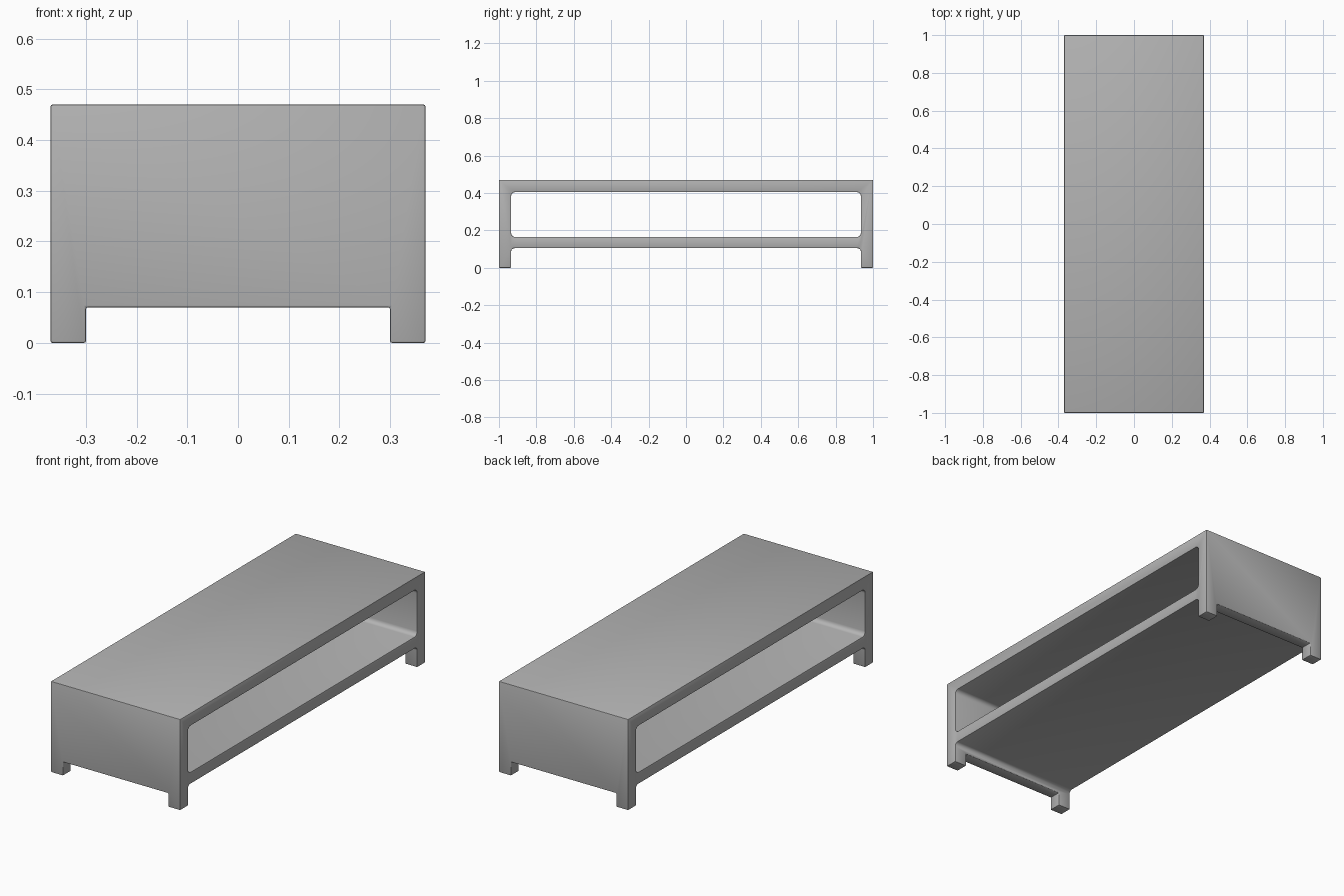
import bpy, bmesh

if "Cube" in bpy.data.objects:
    bpy.data.objects.remove(bpy.data.objects["Cube"])

# Overall dimensions
HALF_W, HALF_L, HEIGHT = 0.37, 1.0, 0.47
BOARD = 0.065
SHELF_BOTTOM, SHELF_TOP = 0.105, 0.165
FOOT_H, FOOT_W = 0.07, 0.07

grey = bpy.data.materials.new("matte_grey")
grey.use_nodes = True
colour = (0.45, 0.45, 0.45, 1)
grey.diffuse_color = colour
grey.node_tree.nodes["Principled BSDF"].inputs["Base Color"].default_value = colour


def block(name, low, high, fillet=0):
    """Box between two corners, with optional fillets on edges along x."""
    bm = bmesh.new()
    bmesh.ops.create_cube(bm, size=1)
    for v in bm.verts:
        v.co = [(a + b) / 2 + c * (b - a) for a, b, c in zip(low, high, v.co)]
    if fillet:
        edges = [e for e in bm.edges if abs(e.verts[0].co.x - e.verts[1].co.x) > 0.1]
        bmesh.ops.bevel(bm, geom=edges, offset=fillet, segments=4,
                        profile=0.5, affect='EDGES')
    bmesh.ops.recalc_face_normals(bm, faces=bm.faces)
    mesh = bpy.data.meshes.new(name)
    bm.to_mesh(mesh)
    bm.free()
    mesh.materials.append(grey)
    obj = bpy.data.objects.new(name, mesh)
    bpy.context.collection.objects.link(obj)
    return obj


# Solid body, then the openings that leave top, shelf, end panels and feet
table = block("bench_frame", (-HALF_W, -HALF_L, 0), (HALF_W, HALF_L, HEIGHT))
inner = HALF_L - BOARD
foot_in = HALF_W - FOOT_W
cutters = [
    block("shelf_opening", (-1, -inner, SHELF_TOP), (1, inner, HEIGHT - BOARD), 0.022),
    block("underside_opening", (-1, -inner, -0.2), (1, inner, SHELF_BOTTOM), 0.018),
    block("foot_gap", (-foot_in, -2, -0.3), (foot_in, 2, FOOT_H)),
]
bpy.context.view_layer.objects.active = table
for cutter in cutters:
    cutter.hide_render = True
    cut = table.modifiers.new(cutter.name, 'BOOLEAN')
    cut.operation = 'DIFFERENCE'
    cut.solver = 'EXACT'
    cut.object = cutter
    bpy.ops.object.modifier_apply(modifier=cut.name)
for cutter in cutters:
    bpy.data.objects.remove(cutter)

# Slightly softened edges
soft = table.modifiers.new("soft_edges", 'BEVEL')
soft.width = 0.004
soft.segments = 2
soft.limit_method = 'ANGLE'
soft.angle_limit = 0.7
bpy.ops.object.modifier_apply(modifier=soft.name)

bpy.ops.object.select_all(action='DESELECT')
table.select_set(True)
bpy.ops.object.shade_smooth_by_angle(angle=0.6)
